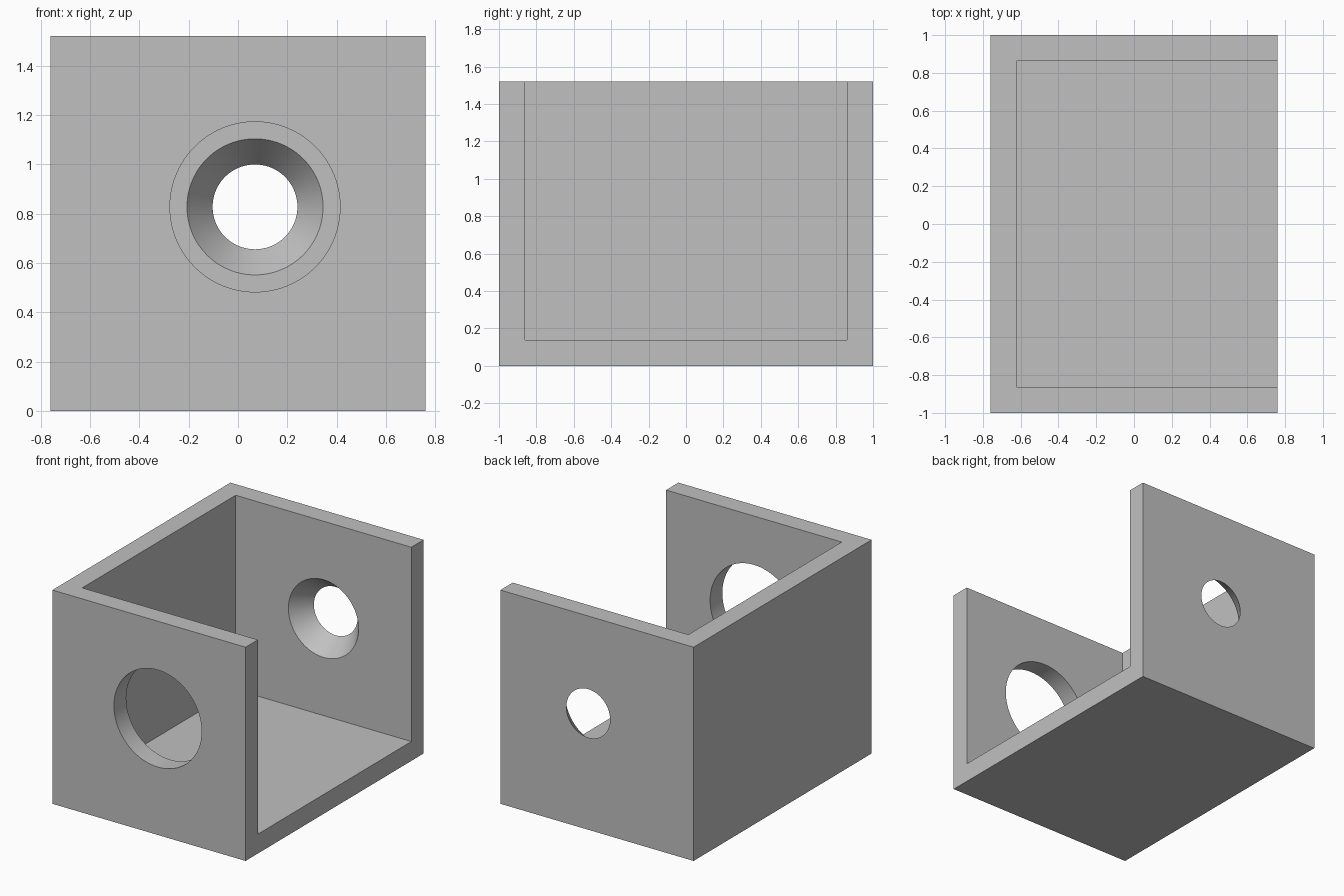
import bpy
import math

cube = bpy.data.objects.get("Cube")
if cube:
    bpy.data.objects.remove(cube, do_unlink=True)

# Overall half sizes, height and wall thickness
HX, HY, H, T = 0.76, 1.0, 1.52, 0.138
HOLE_X, HOLE_Z = 0.069, 0.828
GAP = 0.05  # how far cutters reach past the surfaces


def box(name, low, high):
    center = [(a + b) / 2 for a, b in zip(low, high)]
    bpy.ops.mesh.primitive_cube_add(size=1, location=center)
    obj = bpy.context.object
    obj.name = name
    obj.scale = [b - a for a, b in zip(low, high)]
    bpy.ops.object.transform_apply(location=True, rotation=False, scale=True)
    return obj


def hole_cutter(name, y0, y1, r0, r1):
    """Round cutter along y that passes through a wall, keeping its taper."""
    slope = (r1 - r0) / (y1 - y0)
    bpy.ops.mesh.primitive_cone_add(
        vertices=96, radius1=r0 - slope * GAP, radius2=r1 + slope * GAP,
        depth=y1 - y0 + 2 * GAP, location=(HOLE_X, (y0 + y1) / 2, HOLE_Z),
        rotation=(-math.pi / 2, 0, 0))
    obj = bpy.context.object
    obj.name = name
    return obj


def cut(target, cutter):
    mod = target.modifiers.new("cut", 'BOOLEAN')
    mod.operation = 'DIFFERENCE'
    mod.solver = 'EXACT'
    mod.object = cutter
    bpy.ops.object.select_all(action='DESELECT')
    target.select_set(True)
    bpy.context.view_layer.objects.active = target
    bpy.ops.object.modifier_apply(modifier=mod.name)
    bpy.data.objects.remove(cutter, do_unlink=True)


# Bracket: floor, side wall, front wall and back wall in one solid
bracket = box("bracket", (-HX, -HY, 0), (HX, HY, H))
cut(bracket, box("cavity", (-HX + T, -HY + T, T), (HX + GAP, HY - T, H + GAP)))

# Straight hole in the front wall, tapered hole in the back wall
cut(bracket, hole_cutter("front_hole", -HY, -HY + T, 0.345, 0.345))
cut(bracket, hole_cutter("back_hole", HY - T, HY, 0.276, 0.172))

# Plain grey material
grey = bpy.data.materials.new("grey")
grey.use_nodes = True
color = (0.53, 0.53, 0.53, 1)
grey.diffuse_color = color
for node in grey.node_tree.nodes:
    if node.type == 'BSDF_PRINCIPLED':
        node.inputs["Base Color"].default_value = color
bracket.data.materials.clear()
bracket.data.materials.append(grey)

bpy.ops.object.shade_smooth_by_angle(angle=math.radians(30))
